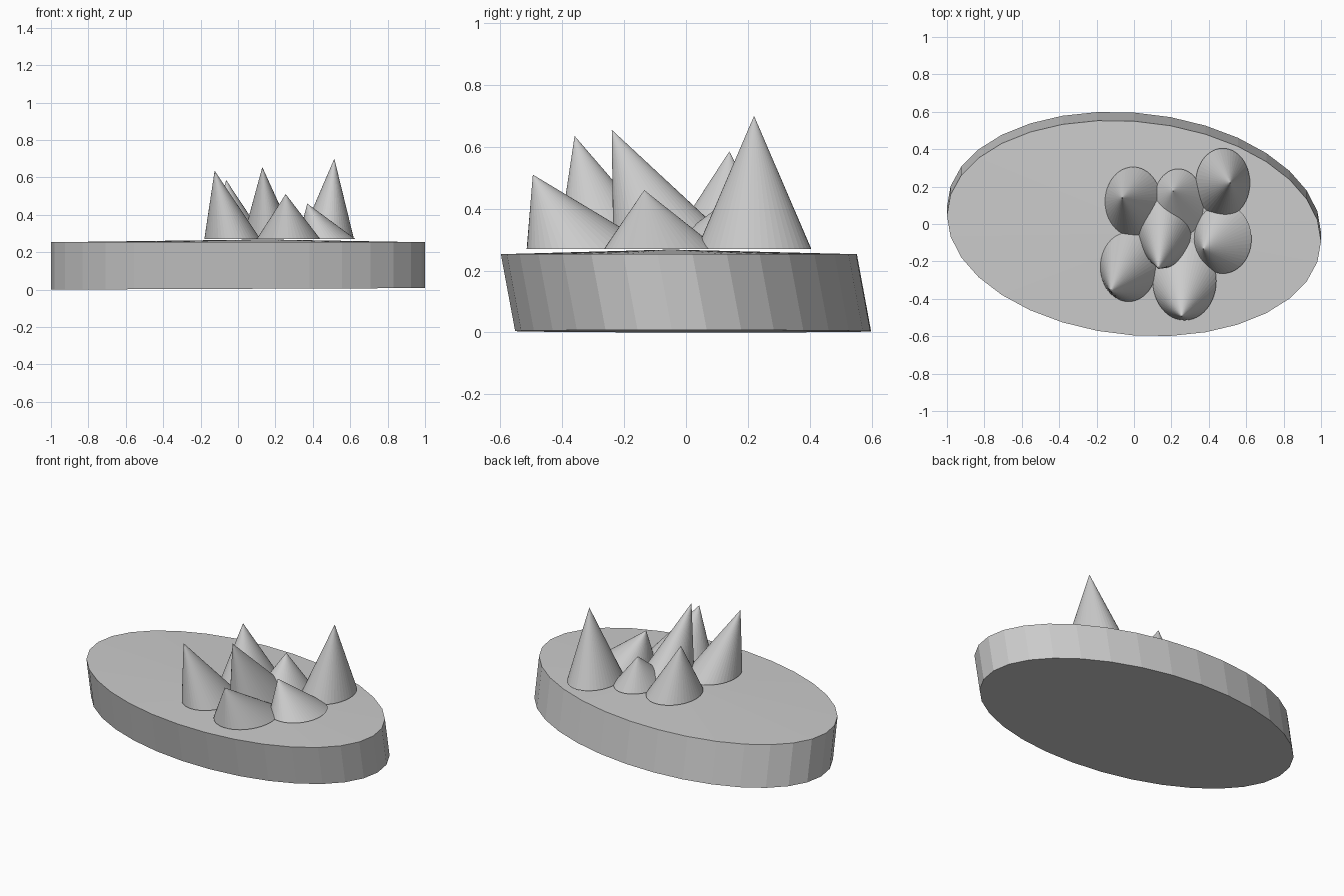
import bpy
import bmesh
from math import cos, sin, tau

if "Cube" in bpy.data.objects:
    bpy.data.objects.remove(bpy.data.objects["Cube"])


def finish(name, bm):
    bmesh.ops.recalc_face_normals(bm, faces=bm.faces)
    mesh = bpy.data.meshes.new(name)
    bm.to_mesh(mesh)
    bm.free()
    obj = bpy.data.objects.new(name, mesh)
    bpy.context.collection.objects.link(obj)
    return obj


def fan(bm, ring, tip):
    n = len(ring)
    for i in range(n):
        bm.faces.new((ring[i], ring[(i + 1) % n], tip))


# Leaning oval slab with a very slightly crowned top
def slab(segments=32):
    bm = bmesh.new()
    bottom, top = [], []
    for i in range(segments):
        t = tau * i / segments
        x, y = cos(t), 0.577 * sin(t - 0.12)
        bottom.append(bm.verts.new((x, y + 0.023, 0.004 + 0.004 * x)))
        top.append(bm.verts.new((x, y - 0.023, 0.253)))
    for i in range(segments):
        j = (i + 1) % segments
        bm.faces.new((bottom[i], bottom[j], top[j], top[i]))
    bm.faces.new(bottom)
    fan(bm, top, bm.verts.new((0.15, -0.05, 0.268)))
    finish("base_slab", bm)


# Oval-based cone whose tip leans away from the base centre
def spike(name, centre, radii, tip, segments=48, z=0.27):
    bm = bmesh.new()
    ring = [bm.verts.new((centre[0] + radii[0] * cos(tau * i / segments),
                          centre[1] + radii[1] * sin(tau * i / segments), z))
            for i in range(segments)]
    bm.faces.new(ring)
    fan(bm, ring, bm.verts.new(tip))
    finish(name, bm)


slab()

# Cluster of seven spikes: name, base centre, base radii, tip
for args in [
    ("spike_back_right", (0.475, 0.22), (0.145, 0.185), (0.515, 0.22, 0.70)),
    ("spike_back_left", (-0.005, 0.12), (0.15, 0.185), (-0.063, 0.14, 0.585)),
    ("spike_back_middle", (0.237, 0.11), (0.135, 0.185), (0.21, 0.177, 0.46)),
    ("spike_front_left", (-0.03, -0.23), (0.15, 0.185), (-0.125, -0.36, 0.635)),
    ("spike_centre", (0.165, -0.03), (0.14, 0.205), (0.13, -0.24, 0.655)),
    ("spike_front", (0.27, -0.305), (0.17, 0.21), (0.255, -0.495, 0.51)),
    ("spike_right", (0.475, -0.08), (0.153, 0.185), (0.37, -0.135, 0.46)),
]:
    spike(*args)
